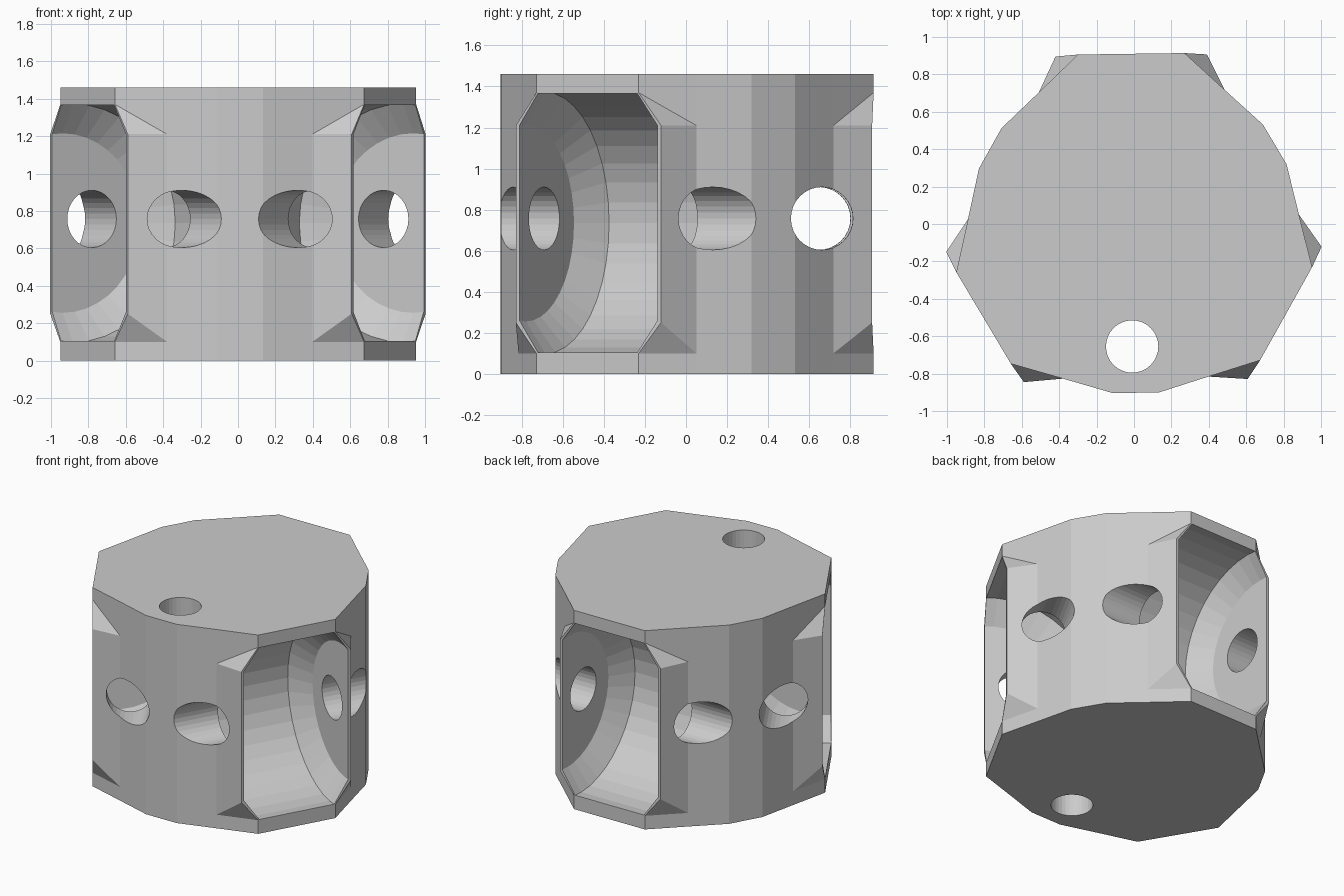
import bpy, bmesh
from math import sin, cos, radians, pi

if "Cube" in bpy.data.objects:
    bpy.data.objects.remove(bpy.data.objects["Cube"])

CX, CY, TURN = -0.002, -0.024, 0.8      # hub centre and slight twist
SECTORS = [radians(a + TURN) for a in (-30, 90, 210)]


def place(ang, r, s, z):
    """Point at radial distance r and sideways offset s within a sector."""
    return (CX + r * cos(ang) - s * sin(ang), CY + r * sin(ang) + s * cos(ang), z)


def loft(name, rings, diagonal=None):
    """Closed solid through equally sized rings of points."""
    bm = bmesh.new()
    vs = [[bm.verts.new(p) for p in ring] for ring in rings]
    n = len(vs[0])
    for lo, up in zip(vs, vs[1:]):
        for i in range(n):
            j = (i + 1) % n
            a, b, c, d = lo[i], lo[j], up[j], up[i]
            if diagonal is None:
                bm.faces.new((a, b, c, d))
            elif diagonal(i):
                bm.faces.new((a, b, c))
                bm.faces.new((a, c, d))
            else:
                bm.faces.new((a, b, d))
                bm.faces.new((b, c, d))
    bm.faces.new(vs[0][::-1])
    bm.faces.new(vs[-1])
    bmesh.ops.dissolve_limit(bm, angle_limit=0.001, verts=bm.verts, edges=bm.edges)
    bmesh.ops.recalc_face_normals(bm, faces=bm.faces)
    mesh = bpy.data.meshes.new(name)
    bm.to_mesh(mesh)
    bm.free()
    ob = bpy.data.objects.new(name, mesh)
    bpy.context.collection.objects.link(ob)
    return ob


# Hub body: faceted drum whose pocket corners flare out at mid height
def hub_ring(z, r, half):
    pts = []
    for ang in SECTORS:
        pts += [place(ang, r, -half, z), place(ang, r, half, z)]
        for a in (34, 52, 68, 86):
            pts.append(place(ang + radians(a), 0.887, 0, z))
    return pts


levels = [(0, 0.934, 0.285), (0.1, 0.934, 0.285), (0.25, 0.925, 0.405),
          (1.21, 0.925, 0.405), (1.37, 0.934, 0.285), (1.46, 0.934, 0.285)]
hub = loft("roller_hub", [hub_ring(*l) for l in levels], lambda i: i % 6 != 1)


# Cutters: solids of revolution around a sideways axis in a sector
def side_cutter(name, ang, r, z, profile, n):
    rings = [[place(ang, r + rad * cos(2 * pi * k / n), s, z + rad * sin(2 * pi * k / n))
              for k in range(n)] for s, rad in profile]
    return loft(name, rings)


cutters = []
for ang in SECTORS:
    # roller pocket with bevelled rims
    cutters.append(side_cutter("pocket_cutter", ang, 0.86, 0.735,
                               [(-0.385, 0.48), (-0.277, 0.637), (0.277, 0.637), (0.385, 0.48)], 40))
    # axle bore through both pocket walls
    cutters.append(side_cutter("axle_cutter", ang, 0.678, 0.757,
                               [(-1.1, 0.153), (1.1, 0.153)], 32))

# Single vertical bore
cutters.append(loft("bore_cutter", [[(-0.01 + 0.14 * cos(2 * pi * k / 32),
                                      -0.655 + 0.14 * sin(2 * pi * k / 32), z)
                                     for k in range(32)] for z in (-0.2, 1.7)]))

bpy.context.view_layer.objects.active = hub
for c in cutters:
    c.hide_render = True
    mod = hub.modifiers.new("cut", 'BOOLEAN')
    mod.operation, mod.solver, mod.object = 'DIFFERENCE', 'EXACT', c
    bpy.ops.object.modifier_apply(modifier=mod.name)
    bpy.data.objects.remove(c)
